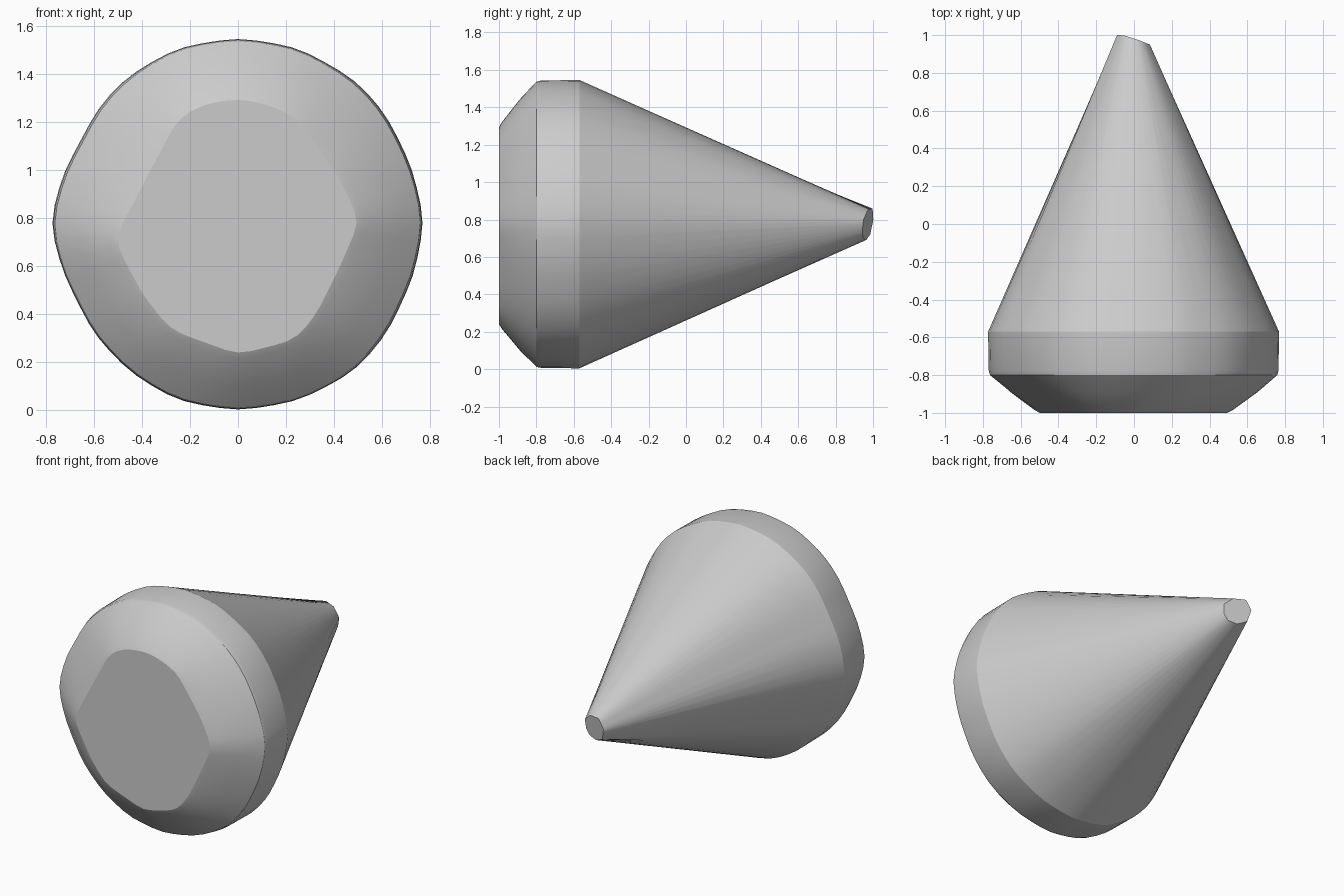
import bpy, bmesh, math

cube = bpy.data.objects.get("Cube")
if cube:
    bpy.data.objects.remove(cube, do_unlink=True)

MID = 0.78      # height of the long axis
SIDES = 64

# Outlines as (x, z), anticlockwise from the model's left
TABLE = [(.51, .79), (.42, .98), (.25, 1.22), (.12, 1.28), (0, 1.30), (-.14, 1.28),
         (-.25, 1.22), (-.37, 1.0), (-.52, .71), (-.40, .48), (-.28, .33),
         (0, .23), (.24, .29), (.33, .40), (.43, .60)]
GIRDLE = [(.775, .79), (.72, 1.02), (.61, 1.24), (.48, 1.38), (.25, 1.51), (0, 1.55),
          (-.25, 1.51), (-.46, 1.39), (-.58, 1.26), (-.73, .98), (-.78, .78), (-.73, .58),
          (-.60, .32), (-.45, .16), (-.25, .04), (0, 0), (.25, .04), (.48, .16),
          (.62, .32), (.73, .56)]
TIP = [(.08, .74), (.085, .80), (.03, .85), (-.05, .86), (-.09, .80),
       (-.07, .72), (-.01, .69), (.05, .70)]


def radius(outline, angle):
    """Distance from the axis to the outline in a given direction."""
    dx, dz = math.cos(angle), math.sin(angle)
    for (ax, az), (bx, bz) in zip(outline, outline[1:] + outline[:1]):
        az, bz = az - MID, bz - MID
        side_a, side_b = dx * az - dz * ax, dx * bz - dz * bx
        if side_a <= 0 < side_b:
            t = side_a / (side_a - side_b)
            r = (ax + t * (bx - ax)) * dx + (az + t * (bz - az)) * dz
            if r > 0:
                return r
    return 0.1


def radii(outline, softness):
    """Sample an outline all round and soften its corners."""
    rs = [radius(outline, math.tau * (i + .01) / SIDES) for i in range(SIDES)]
    for _ in range(softness):
        rs = [(rs[i - 1] + 2 * rs[i] + rs[(i + 1) % SIDES]) / 4 for i in range(SIDES)]
    return rs


def blend(a, b, t):
    return [p + (q - p) * t for p, q in zip(a, b)]


table, girdle, tip = radii(TABLE, 1), radii(GIRDLE, 1), radii(TIP, 0)
rings = [(-1, blend(table, girdle, -.02)), (-.985, blend(table, girdle, .09)),
         (-.89, blend(table, girdle, .58)), (-.80, blend(table, girdle, .965)),
         (-.775, blend(table, girdle, .99)), (-.57, girdle), (None, tip)]

# Body: flat table, sloping crown, straight girdle and long cone
bm = bmesh.new()
loops = []
for y, rs in rings:
    loop = []
    for i, r in enumerate(rs):
        a = math.tau * (i + .01) / SIDES
        x, h = r * math.cos(a), r * math.sin(a)
        depth = y if y is not None else .972 - .3 * x + .13 * h   # slanted tip
        loop.append(bm.verts.new((x, depth, MID + h)))
    loops.append(loop)
for lower, upper in zip(loops, loops[1:]):
    for i in range(SIDES):
        j = (i + 1) % SIDES
        bm.faces.new((lower[i], lower[j], upper[j], upper[i]))
bm.faces.new(loops[0])
bm.faces.new(loops[-1])
bmesh.ops.recalc_face_normals(bm, faces=bm.faces)
mesh = bpy.data.meshes.new("cut_stone")
bm.to_mesh(mesh)
bm.free()

stone = bpy.data.objects.new("cut_stone", mesh)
bpy.context.collection.objects.link(stone)

grey = bpy.data.materials.new("stone_grey")
grey.use_nodes = True
colour = (.6, .6, .6, 1)
grey.diffuse_color = colour
grey.node_tree.nodes["Principled BSDF"].inputs["Base Color"].default_value = colour
mesh.materials.append(grey)

bpy.ops.object.select_all(action="DESELECT")
stone.select_set(True)
bpy.context.view_layer.objects.active = stone
bpy.ops.object.shade_smooth_by_angle(angle=math.radians(22))
